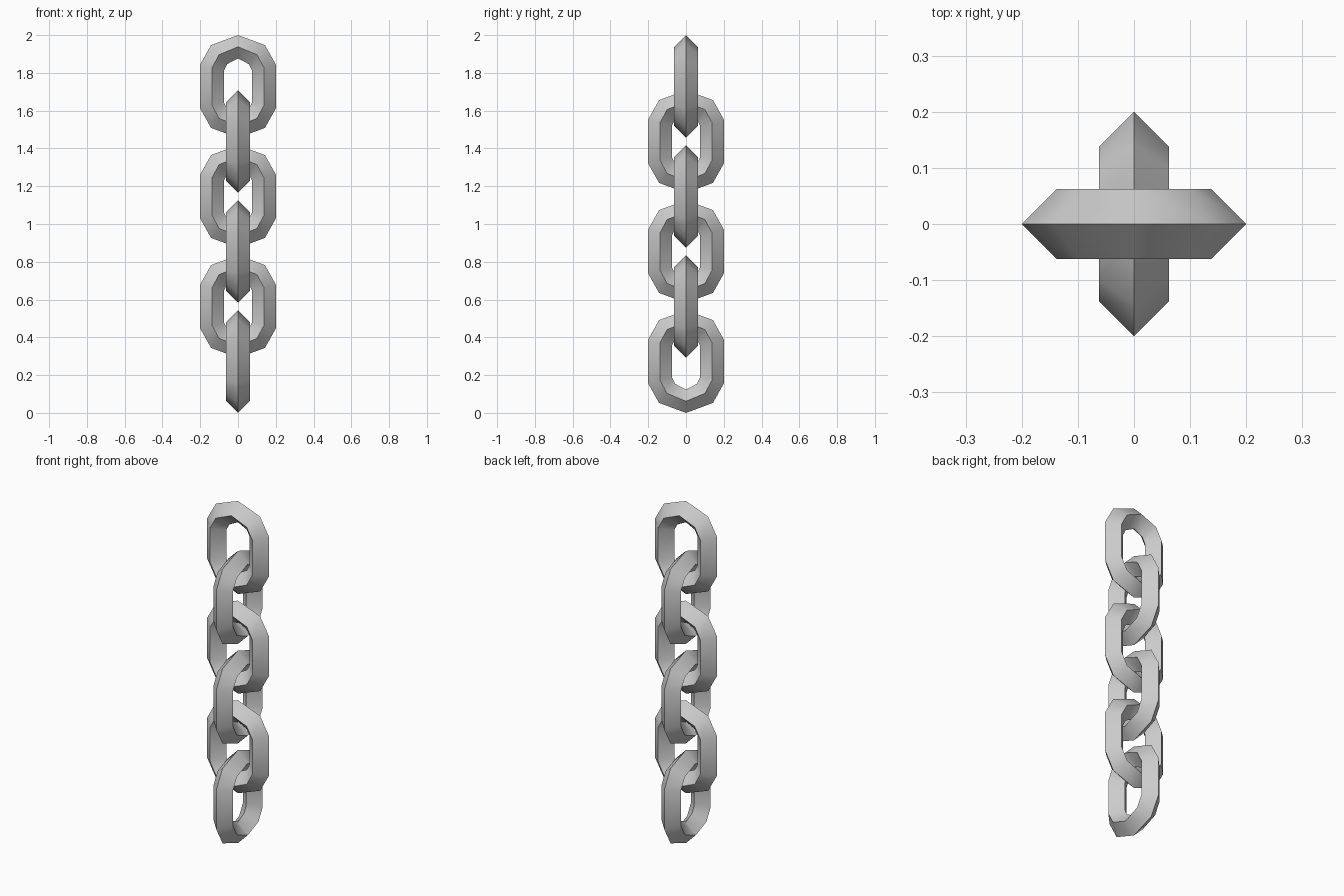
import bpy, bmesh, math
from mathutils import Matrix

if "Cube" in bpy.data.objects:
    bpy.data.objects.remove(bpy.data.objects["Cube"])

COUNT, HEIGHT, SPACING = 6, 0.544, 0.2912
HALF, THICK = HEIGHT / 2, 0.0625

# One quarter of the link centre line: (x, z, angle of the outward normal, section radius)
top, corner, side = (0.0, HALF - 0.062, 90, 0.062), (0.1, HALF - 0.103, 49.5, 0.066), (0.1375, HALF - 0.172, 15, 0.0647)
quarter = [side, corner]
right_top = quarter + [top]
left_top = [(-x, z, 180 - a, r) for x, z, a, r in reversed(quarter)]
upper = right_top + left_top
path = upper + [(-x, -z, a + 180, r) for x, z, a, r in upper]


def make_link(name, z, turn):
    """Sweep a diamond section around the closed link path."""
    bm = bmesh.new()
    rings = []
    for x, h, a, r in path:
        nx, nz = math.cos(math.radians(a)), math.sin(math.radians(a))
        section = [(r, 0), (0, THICK), (-r, 0), (0, -THICK)]
        rings.append([bm.verts.new((x + nx * d, y, h + nz * d)) for d, y in section])
    for i, ring in enumerate(rings):
        nxt = rings[(i + 1) % len(rings)]
        for k in range(4):
            j = (k + 1) % 4
            bm.faces.new((ring[k], ring[j], nxt[j], nxt[k]))
    bmesh.ops.recalc_face_normals(bm, faces=bm.faces)
    bm.transform(Matrix.Translation((0, 0, z)) @ Matrix.Rotation(turn, 4, 'Z'))
    mesh = bpy.data.meshes.new(name)
    bm.to_mesh(mesh)
    bm.free()
    obj = bpy.data.objects.new(name, mesh)
    bpy.context.collection.objects.link(obj)
    # Soft along the bends, sharp along the diamond edges
    bpy.ops.object.select_all(action='DESELECT')
    obj.select_set(True)
    bpy.context.view_layer.objects.active = obj
    bpy.ops.object.shade_smooth_by_angle(angle=math.radians(50))


# Chain links from top to bottom, each turned a quarter from the last
for i in range(COUNT):
    make_link(f"chain_link_{i + 1}", 2.0 - HALF - i * SPACING, (i % 2) * math.pi / 2)
